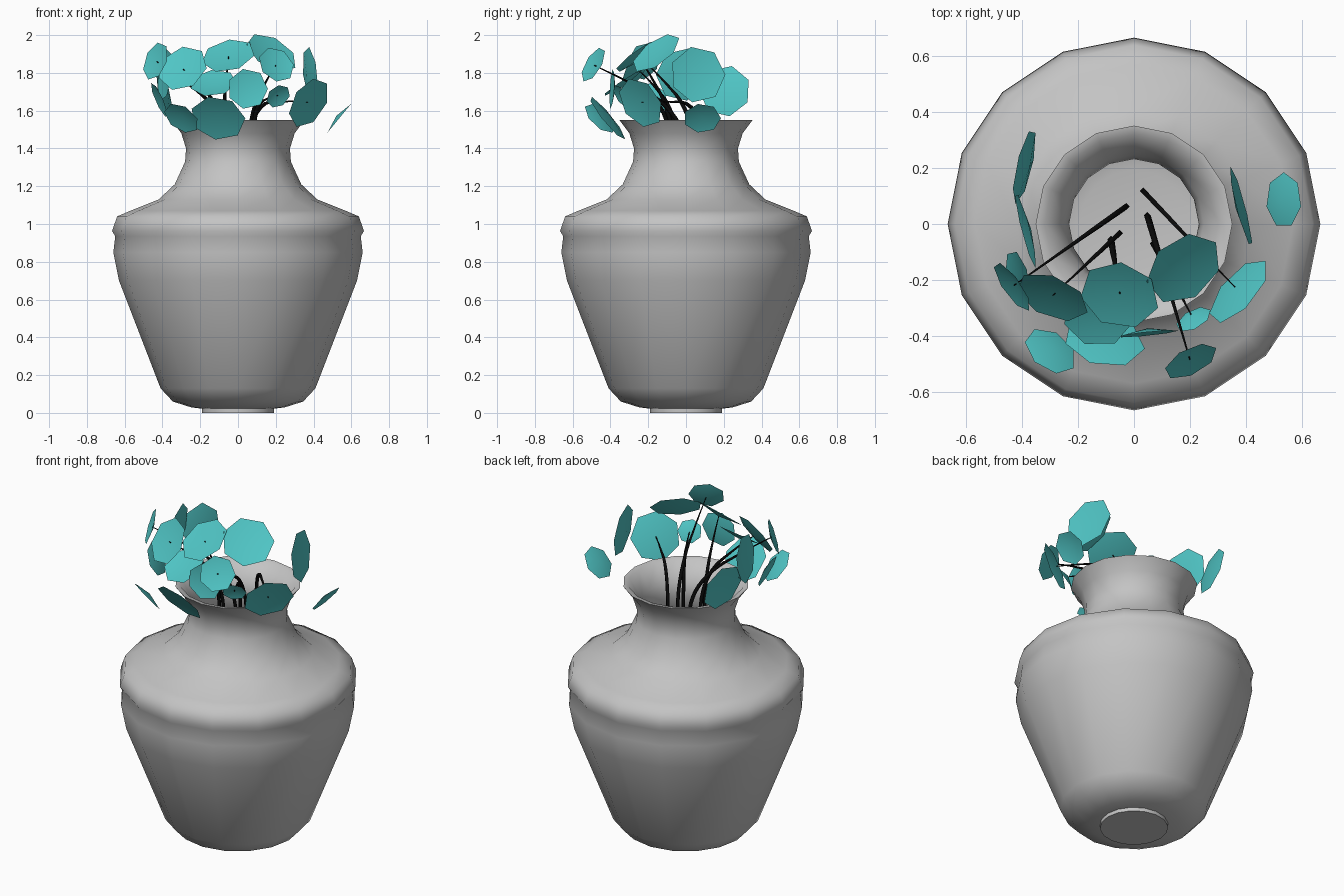
import bpy, bmesh, math
from mathutils import Vector

cube = bpy.data.objects.get("Cube")
if cube:
    bpy.data.objects.remove(cube, do_unlink=True)


def material(name, rgb):
    m = bpy.data.materials.new(name)
    m.use_nodes = True
    m.diffuse_color = (*rgb, 1)
    m.node_tree.nodes["Principled BSDF"].inputs["Base Color"].default_value = (*rgb, 1)
    return m


grey = material("grey clay", (0.55, 0.55, 0.55))
teal = material("teal petal", (0.08, 0.56, 0.56))
black = material("black stem", (0.003, 0.003, 0.003))


def finish(name, bm, mat, angle):
    mesh = bpy.data.meshes.new(name)
    bm.to_mesh(mesh)
    bm.free()
    mesh.materials.append(mat)
    obj = bpy.data.objects.new(name, mesh)
    bpy.context.collection.objects.link(obj)
    bpy.ops.object.select_all(action='DESELECT')
    obj.select_set(True)
    bpy.context.view_layer.objects.active = obj
    bpy.ops.object.shade_smooth_by_angle(angle=math.radians(angle))
    return obj


# Vase: one closed profile (outside, rim, inside) turned in sixteen steps
outside = [(0, 0), (.19, 0), (.19, .022), (.25, .03), (.345, .06), (.41, .13),
           (.63, .7), (.66, .85), (.65, .935), (.667, .963), (.64, 1.04),
           (.57, 1.07), (.42, 1.13), (.335, 1.21), (.28, 1.33), (.275, 1.4),
           (.3, 1.48), (.352, 1.55)]
inside = [(.32, 1.545), (.25, 1.44), (.232, 1.36), (.28, 1.22), (.4, 1.09),
          (.6, 1), (.61, .85), (.59, .7), (.37, .14), (.3, .09), (.195, .07), (0, .07)]
bm = bmesh.new()
ring = [bm.verts.new((r, 0, z)) for r, z in outside + inside]
edges = [bm.edges.new(pair) for pair in zip(ring, ring[1:])]
bmesh.ops.spin(bm, geom=ring + edges, cent=(0, 0, 0), axis=(0, 0, 1),
               angle=math.tau, steps=16, use_merge=True)
bmesh.ops.remove_doubles(bm, verts=bm.verts, dist=.0005)
bmesh.ops.recalc_face_normals(bm, faces=bm.faces)
finish("vase", bm, grey, 60)


# Blossoms: shallow seven-sided cups given by centre, facing direction and radius
def blossom(name, centre, facing, radius):
    turn = Vector(facing).to_track_quat('Z', 'Y')
    bm = bmesh.new()
    hub = bm.verts.new(Vector(centre) - turn @ Vector((0, 0, .012)))
    rim = []
    for i in range(7):
        a = math.tau * i / 7
        spoke = Vector((math.cos(a), math.sin(a), 0)) * radius
        rim.append(bm.verts.new(Vector(centre) + turn @ (spoke + Vector((0, 0, .008)))))
    for i in range(7):
        bm.faces.new((hub, rim[i], rim[(i + 1) % 7]))
    finish(name, bm, teal, 30)


blossoms = {
    "left_outer": ((-.43, -.22, 1.86), (-.78, -.55, .3), .105),
    "left_front": ((-.29, -.255, 1.82), (-.34, -.78, .53), .138),
    "top_front": ((-.05, -.25, 1.885), (-.19, -.57, .8), .145),
    "middle_front": ((-.13, -.33, 1.74), (-.1, -.55, .83), .125),
    "crown": ((.175, -.155, 1.9), (.43, -.53, .73), .148),
    "forward_high": ((.2, -.485, 1.84), (.41, -.79, .46), .103),
    "forward_centre": ((.05, -.385, 1.715), (.1, -.98, .06), .108),
    "small": ((.21, -.335, 1.68), (.42, -.76, -.49), .069),
    "side_high": ((.375, .06, 1.79), (.96, .25, .1), .151),
    "side_low": ((.37, -.235, 1.645), (.68, -.6, -.42), .144),
    "side_far": ((.53, .085, 1.565), (.78, 0, -.64), .1),
    "drooping_large": ((-.105, -.41, 1.565), (-.16, -.76, -.62), .148),
    "drooping_small": ((-.295, -.45, 1.565), (-.45, -.61, -.65), .103),
    "left_low": ((-.41, -.19, 1.66), (-.9, -.2, -.4), .1),
    "left_back": ((-.385, .205, 1.705), (-.95, .22, -.2), .139),
    "left_middle": ((-.38, -.02, 1.79), (-.95, -.25, .1), .142),
}
for label, spec in blossoms.items():
    blossom("blossom_" + label, *spec)


# Stems: upright inside the vase, then arching out to a blossom
def stem(label, x, y):
    end = Vector(blossoms[label][0])
    base = Vector((x, y, .08))
    neck = Vector((x, y, 1.45))
    bend = Vector((x * .8 + end.x * .2, y * .8 + end.y * .2, 1.62))
    arch = bend.lerp(end, .5) + Vector((0, 0, .015))
    curve = bpy.data.curves.new("stem_" + label, 'CURVE')
    curve.dimensions = '3D'
    curve.bevel_depth = .012
    curve.bevel_resolution = 0
    curve.resolution_u = 5
    curve.materials.append(black)
    line = curve.splines.new('BEZIER')
    path = [(base, 1), (neck, 1), (bend, .9), (arch, .5), (end, .2)]
    line.bezier_points.add(len(path) - 1)
    for p, (spot, thickness) in zip(line.bezier_points, path):
        p.co = spot
        p.radius = thickness
        p.handle_left_type = p.handle_right_type = 'AUTO'
    obj = bpy.data.objects.new("stem_" + label, curve)
    bpy.context.collection.objects.link(obj)


stem("left_outer", -.06, .04)
stem("left_front", -.07, -.05)
stem("top_front", -.08, -.07)
stem("side_low", .06, .09)
stem("forward_high", .06, -.01)
stem("small", .08, -.09)
